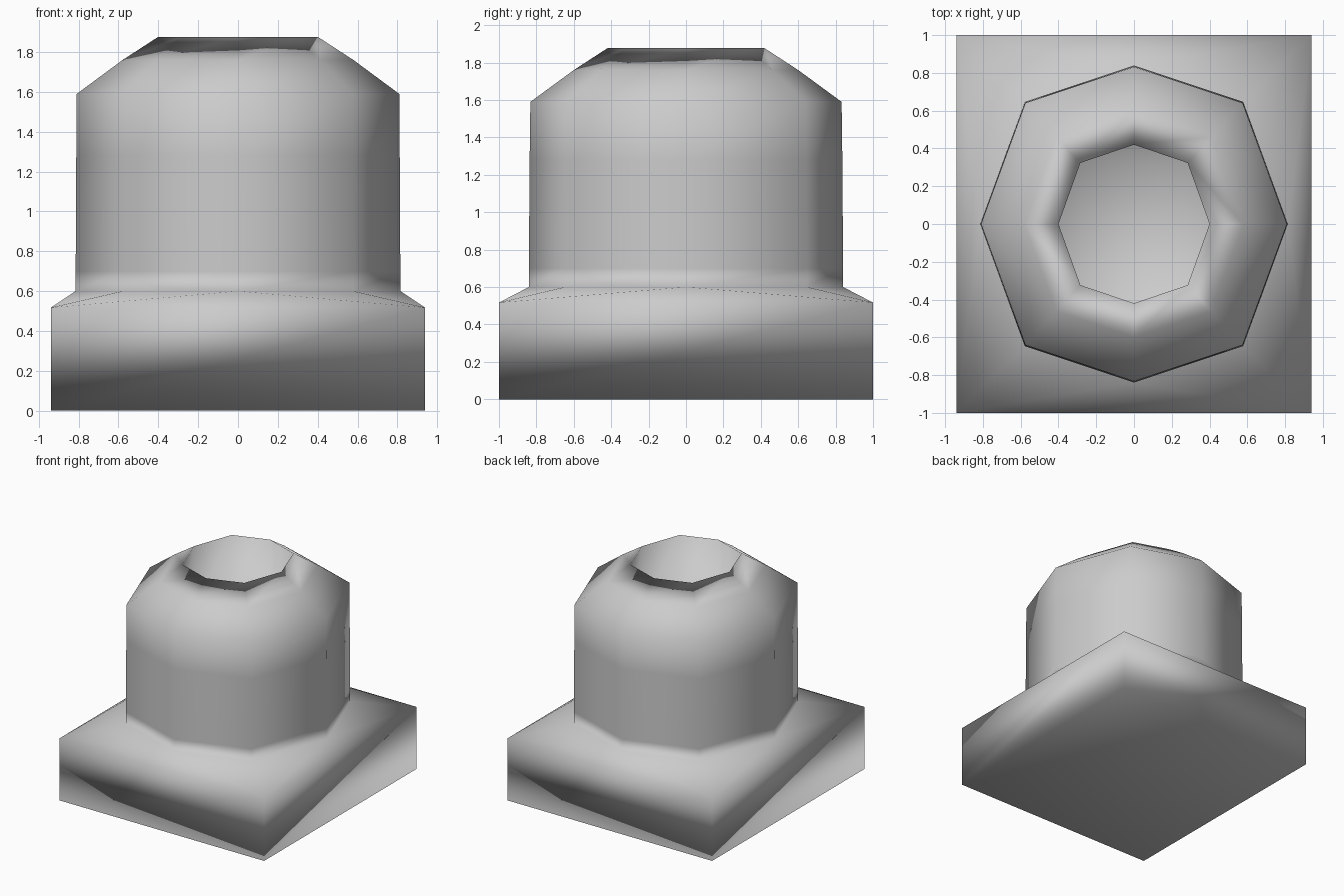
import bpy, bmesh
from mathutils import Vector

if "Cube" in bpy.data.objects:
    bpy.data.objects.remove(bpy.data.objects["Cube"])

# slightly squashed octagon, unit size
OCT = [(1, 0), (.71, .77), (0, 1), (-.71, .77), (-1, 0), (-.71, -.77), (0, -1), (.71, -.77)]
RECT = [(1, 1), (-1, 1), (-1, -1), (1, -1)]

bm = bmesh.new()


def ring(shape, rx, ry, z):
    return [bm.verts.new((x * rx, y * ry, z)) for x, y in shape]


def bridge(a, b):
    n = len(a)
    for i in range(n):
        j = (i + 1) % n
        bm.faces.new((a[i], a[j], b[j], b[i]))


# rectangular plinth
bottom = ring(RECT, .94, 1, 0)
top = ring(RECT, .94, 1, .517)
bm.faces.new(bottom[::-1])
bridge(bottom, top)

# eight-sided body, sloped shoulder, rim and blind hole in the top
profile = [(.815, .84, .60), (.815, .84, .70), (.812, .836, 1.28), (.81, .832, 1.59),
           (.58, .60, 1.76), (.40, .42, 1.877), (.40, .42, 1.43)]
rings = [ring(OCT, *p) for p in profile]
for a, b in zip(rings, rings[1:]):
    bridge(a, b)
bm.faces.new(rings[-1])

# sloped skirt joining the rectangle to the octagon
o = rings[0]
for c in range(4):
    k, corner = 2 * c, top[c]
    bm.faces.new((corner, o[k + 1], o[k]))
    bm.faces.new((corner, o[(k + 2) % 8], o[k + 1]))
    bm.faces.new((corner, top[(c + 1) % 4], o[(k + 2) % 8]))

# smooth shading with normals weighted by face area
bmesh.ops.recalc_face_normals(bm, faces=bm.faces)
for f in bm.faces:
    f.smooth = True
bm.verts.index_update()
normals = [sum((f.normal * f.calc_area() for f in v.link_faces), Vector()).normalized()
           for v in bm.verts]
mesh = bpy.data.meshes.new("socket_post")
bm.to_mesh(mesh)
bm.free()
mesh.normals_split_custom_set_from_vertices(normals)

# mid grey finish
grey = bpy.data.materials.new("mid_grey")
grey.diffuse_color = (.63, .63, .63, 1)
grey.use_nodes = True
grey.node_tree.nodes["Principled BSDF"].inputs["Base Color"].default_value = grey.diffuse_color
mesh.materials.append(grey)
bpy.context.collection.objects.link(bpy.data.objects.new("socket_post", mesh))
